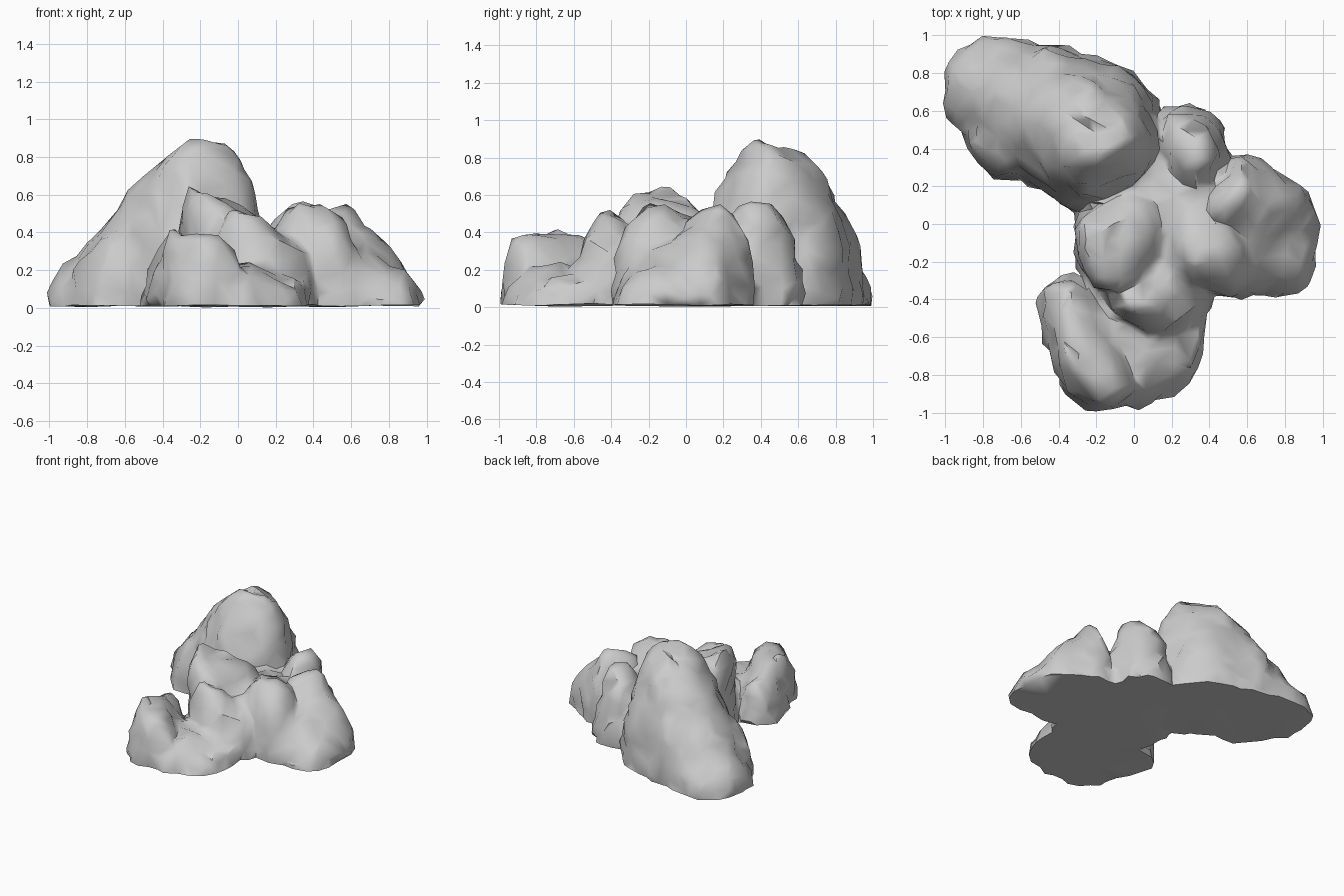
import bpy, bmesh, math
from mathutils import Vector, noise
from mathutils.geometry import intersect_point_line

cube = bpy.data.objects.get("Cube")
if cube:
    bpy.data.objects.remove(cube, do_unlink=True)

stone = bpy.data.materials.new("grey stone")
stone.use_nodes = True
GREY = (0.6, 0.6, 0.6, 1)
stone.diffuse_color = GREY
stone.node_tree.nodes["Principled BSDF"].inputs["Base Color"].default_value = GREY

bm = bmesh.new()


def nearest_on_ridge(p, ridge):
    """Closest point of the ridge line in plan, with its height."""
    best = ridge[0]
    for a, b in zip(ridge, ridge[1:]):
        _, t = intersect_point_line(p, a.to_2d(), b.to_2d())
        c = a.lerp(b, min(max(t, 0), 1))
        if (c.to_2d() - p).length < (best.to_2d() - p).length:
            best = c
    return best


def resample(points, steps=4):
    """Closed smooth outline through the given points."""
    out, n = [], len(points)
    for i in range(n):
        a, b, c, d = (points[(i + k) % n] for k in (-1, 0, 1, 2))
        for s in range(steps):
            t = s / steps
            out.append(b + (c - a) * t / 2 + (a - b * 2.5 + c * 2 - d / 2) * t * t
                       + (b * 1.5 - a / 2 - c * 1.5 + d / 2) * t ** 3)
    return out


def mound(outline, ridge, steep=1.0, rings=9):
    """Rounded boulder rising from a ground outline to a ridge line."""
    ridge = [Vector(r) for r in ridge]
    base = resample([Vector(p) for p in outline])
    tops = [nearest_on_ridge(p, ridge) for p in base]
    loops = []
    for k in range(rings):
        angle = math.radians(84) * k / (rings - 1)
        spread, rise = math.cos(angle) ** steep, math.sin(angle)
        loops.append([bm.verts.new((*(t.to_2d().lerp(p, spread)), t.z * rise))
                      for p, t in zip(base, tops)])
    for low, high in zip(loops, loops[1:]):
        for i in range(len(low)):
            bm.faces.new((low[i - 1], low[i], high[i], high[i - 1]))
    bm.faces.new(loops[0][::-1])
    bm.faces.new(loops[-1])


# Tall boulder with its flank lumps
mound([(-.98, .56), (-.98, .85), (-.8, .98), (-.6, .97), (-.1, .84), (.08, .66),
       (.16, .4), (0, .18), (-.28, .07), (-.46, .16), (-.8, .38)],
      [(-.1, .43, .87), (-.21, .41, .9), (-.28, .55, .86), (-.42, .58, .78),
       (-.57, .63, .61), (-.7, .7, .43), (-.82, .75, .27)], 1.1)
mound([(-.9, .45), (-.78, .28), (-.7, .23), (-.55, .25), (-.42, .32), (-.5, .6), (-.8, .65)],
      [(-.55, .38, .41), (-.64, .4, .43), (-.8, .48, .29)])
mound([(-.55, .94), (-.35, .92), (-.1, .86), (.03, .76), (.12, .61), (-.2, .5), (-.5, .6)],
      [(-.35, .76, .57), (-.07, .66, .55)])

# Saddle between the boulders
mound([(-.2, .1), (0, -.3), (.4, -.2), (.5, .2), (.3, .4), (.05, .5)],
      [(.1, .1, .41), (.3, .1, .42)], .7)

# Centre boulders
mound([(-.31, -.1), (-.22, -.33), (0, -.4), (.2, -.2), (.2, .1), (0, .25), (-.25, .12)],
      [(-.21, -.25, .6), (-.25, -.13, .66), (-.16, -.12, .67), (-.02, .02, .52)], .85)
mound([(-.2, -.35), (-.05, -.52), (.18, -.6), (.37, -.5), (.42, -.3), (.3, -.1), (0, -.1)],
      [(.01, -.44, .52), (.09, -.42, .47), (.2, -.3, .4)], 1.1)
mound([(.15, -.3), (.4, -.38), (.6, -.38), (.68, -.2), (.6, .1), (.3, .2), (.1, 0)],
      [(.3, -.1, .53), (.36, -.17, .57), (.41, -.18, .55)], 1.15)

# Side boulder
mound([(.45, -.36), (.62, -.38), (.77, -.38), (.93, -.32), (.98, -.08), (.94, .15),
       (.76, .28), (.58, .37), (.44, .27), (.3, 0)],
      [(.51, .12, .53), (.57, .17, .55), (.65, .09, .44), (.68, -.08, .33), (.82, -.09, .22)], 1.15)

# Back boulder
mound([(.14, .58), (.22, .62), (.36, .61), (.46, .5), (.49, .3), (.3, .1), (.1, .3)],
      [(.35, .36, .56), (.33, .41, .56), (.25, .46, .49)])

# Front boulder and its low shoulder
mound([(-.5, -.36), (-.36, -.27), (-.24, -.33), (-.12, -.5), (.03, -.8), (-.08, -.98),
       (-.3, -.95), (-.44, -.7)],
      [(-.36, -.42, .33), (-.33, -.7, .42), (-.25, -.8, .38), (-.15, -.87, .4)])
mound([(-.28, -.4), (-.1, -.35), (.15, -.4), (.37, -.48), (.36, -.68), (.3, -.84), (.15, -.92),
       (-.13, -.99), (-.3, -.8)],
      [(-.15, -.6, .24), (.1, -.62, .24), (.22, -.65, .17)], .9)

mesh = bpy.data.meshes.new("boulder_cluster")
bm.to_mesh(mesh)
bm.free()
rock = bpy.data.objects.new("boulder_cluster", mesh)
bpy.context.collection.objects.link(rock)


def bake():
    """Apply all modifiers of the rock."""
    graph = bpy.context.evaluated_depsgraph_get()
    rock.data = bpy.data.meshes.new_from_object(rock.evaluated_get(graph))
    rock.modifiers.clear()


# Fuse the boulders into one skin
fuse = rock.modifiers.new("fuse", "REMESH")
fuse.mode, fuse.voxel_size = "VOXEL", 0.02
soften = rock.modifiers.new("soften", "SMOOTH")
soften.factor, soften.iterations = 0.5, 2
bake()

# Weathered, uneven surface, a ragged foot and a nearly flat underside
for v in rock.data.vertices:
    p = v.co.copy()
    wave = noise.noise(p * 5) * 0.018 + noise.noise(p * 10) * 0.024
    foot = noise.noise(p * 13) * 0.03 * max(0, 1 - p.z / 0.2)
    v.co += v.normal * (wave + foot)
    if p.z < 0.03:
        v.co.z = 0.012 + 0.012 * noise.noise(p * 3)

# Coarse facets
coarse = rock.modifiers.new("coarse", "DECIMATE")
coarse.ratio = 1500 / (2 * len(rock.data.polygons))
bake()

rock.data.materials.clear()
rock.data.materials.append(stone)
bpy.ops.object.select_all(action="DESELECT")
bpy.context.view_layer.objects.active = rock
rock.select_set(True)
bpy.ops.object.shade_smooth_by_angle(angle=math.radians(50))
